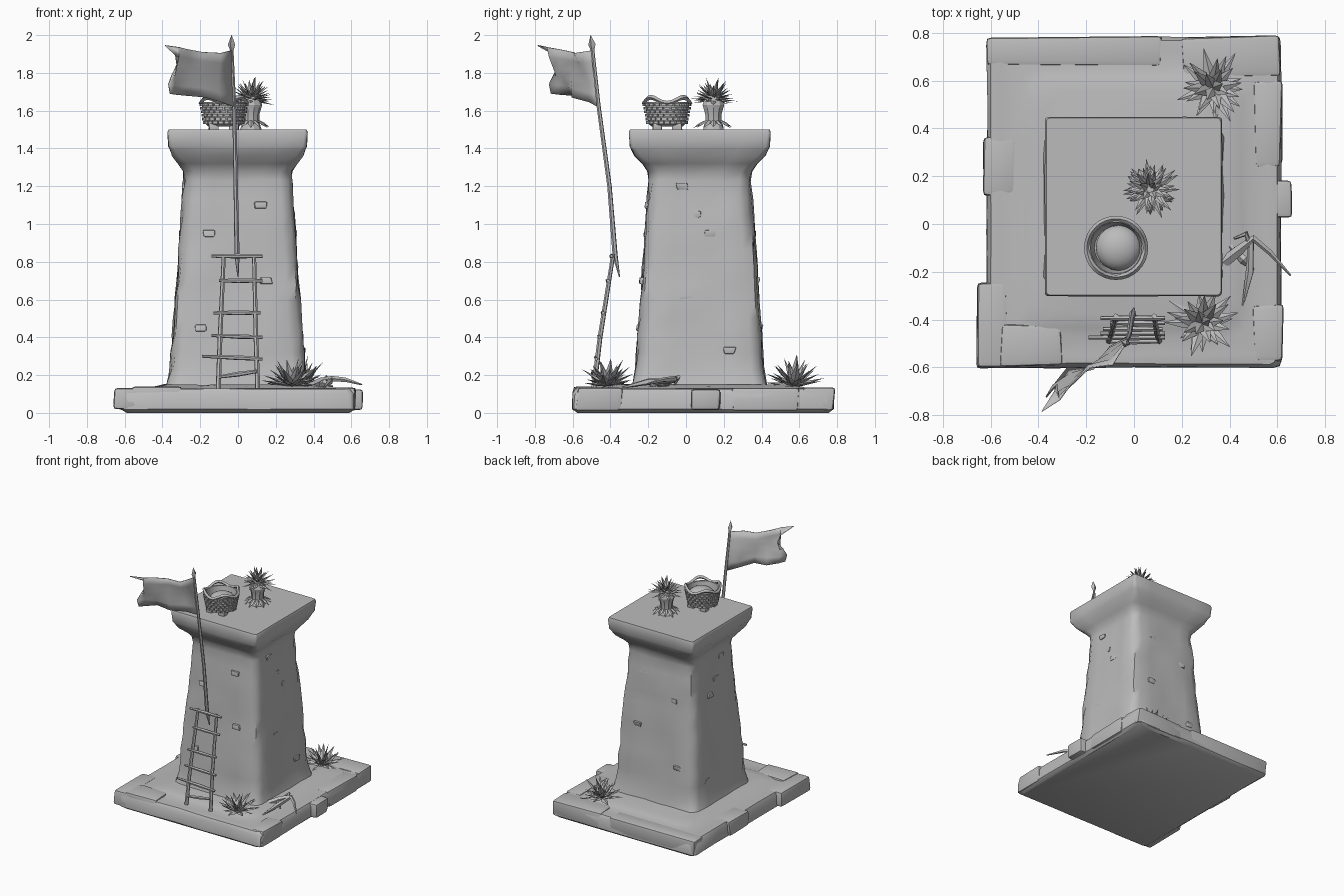
import bpy, bmesh, math, random
from mathutils import Vector as V, Matrix

if "Cube" in bpy.data.objects:
    bpy.data.objects.remove(bpy.data.objects["Cube"])

random.seed(7)
rnd = random.uniform
stone = bpy.data.materials.new("clay grey")
stone.diffuse_color = (0.5, 0.5, 0.5, 1)
stone.use_nodes = True
stone.node_tree.nodes["Principled BSDF"].inputs["Base Color"].default_value = stone.diffuse_color


def finish(bm, name, angle=40):
    bmesh.ops.recalc_face_normals(bm, faces=bm.faces)
    me = bpy.data.meshes.new(name)
    bm.to_mesh(me)
    bm.free()
    me.materials.append(stone)
    for p in me.polygons:
        p.use_smooth = True
    me.set_sharp_from_angle(angle=math.radians(angle))
    ob = bpy.data.objects.new(name, me)
    bpy.context.collection.objects.link(ob)
    return ob


def loft(bm, rings, cap0=True, cap1=True):
    vs = [[bm.verts.new(p) for p in r] for r in rings]
    n = len(vs[0])
    for a, b in zip(vs, vs[1:]):
        for i in range(n):
            j = (i + 1) % n
            bm.faces.new((a[i], a[j], b[j], b[i]))
    if cap0:
        bm.faces.new(vs[0][::-1])
    if cap1:
        bm.faces.new(vs[-1])


def square(x0, x1, y0, y1, z, r, jit=0.0, k=4):
    # rounded rectangle ring with k cuts per side
    corners = [(x1 - r, y0 + r, -90), (x1 - r, y1 - r, 0), (x0 + r, y1 - r, 90), (x0 + r, y0 + r, 180)]
    arcs = [[V((cx + r * math.cos(math.radians(a + d)), cy + r * math.sin(math.radians(a + d)), z))
             for d in (0, 45, 90)] for cx, cy, a in corners]
    pts = []
    for i, arc in enumerate(arcs):
        nxt = arcs[(i + 1) % 4][0]
        pts += arc + [arc[-1].lerp(nxt, t / (k + 1)) for t in range(1, k + 1)]
    return [p + V((rnd(-jit, jit), rnd(-jit, jit), rnd(-jit, jit) * 0.5)) for p in pts]


def circle(c, r, z, n=24):
    return [V((c[0] + r * math.cos(2 * math.pi * i / n), c[1] + r * math.sin(2 * math.pi * i / n), z)) for i in range(n)]


def tube(bm, pts, radii, n=6):
    pts = [V(p) for p in pts]
    rings = []
    for i, p in enumerate(pts):
        d = (pts[min(i + 1, len(pts) - 1)] - pts[max(i - 1, 0)]).normalized()
        s = d.cross(V((0.3, 1, 0.2))).normalized()
        t = d.cross(s)
        rings.append([p + radii[i] * (s * math.cos(2 * math.pi * k / n) + t * math.sin(2 * math.pi * k / n)) for k in range(n)])
    loft(bm, rings)


def spike(bm, base, d, length, width, thick):
    # flat pointed leaf
    d = V(d).normalized()
    s = d.cross(V((0.05, 0.03, 1))).normalized()
    t = s.cross(d)
    base = V(base)
    loft(bm, [[base + d * length * u + q for q in (s * width * w, t * thick * w, -s * width * w, -t * thick * w)]
              for u, w in ((0, 0.35), (0.45, 0.5), (1, 0.02))])


def block(bm, x0, x1, y0, y1, z0, z1, bevel=0.02, jit=0.008):
    g = bmesh.ops.create_cube(bm, size=1)["verts"]
    for v in g:
        v.co = V(((x0 + x1) / 2 + v.co.x * (x1 - x0) + rnd(-jit, jit), (y0 + y1) / 2 + v.co.y * (y1 - y0) + rnd(-jit, jit),
                  (z0 + z1) / 2 + v.co.z * (z1 - z0)))
    bmesh.ops.bevel(bm, geom=list({e for v in g for e in v.link_edges}), offset=bevel, segments=2, profile=0.6, affect='EDGES')


# base slab with a soft mound around the tower foot
bm = bmesh.new()
prof = [(0, -0.02), (0.02, 0.005), (0.10, 0.005), (0.127, -0.012), (0.13, -0.05), (0.124, -0.12), (0.138, -0.16), (0.15, -0.22)]
loft(bm, [square(-0.61 - o, 0.61 + o, -0.595 - o, 0.775 + o, z, 0.03 if o > -0.1 else 0.09, 0 if z == 0 else 0.004)
          for z, o in prof])
finish(bm, "base_slab")

# separate stones poking out of the slab rim
bm = bmesh.new()
for b in [(-0.655, -0.53, -0.6, -0.24, 0.02, 0.132), (-0.63, -0.5, 0.12, 0.36, 0.015, 0.13),
          (0.55, 0.655, 0.03, 0.18, 0.015, 0.125), (0.5, 0.625, -0.58, -0.34, 0.01, 0.134),
          (0.2, 0.612, 0.62, 0.785, 0.012, 0.135), (-0.615, 0.12, 0.66, 0.782, 0.012, 0.132),
          (-0.56, -0.3, -0.595, -0.42, 0.03, 0.14), (0.5, 0.615, 0.24, 0.6, 0.01, 0.133)]:
    block(bm, *b)
finish(bm, "rim_stones")

# weathered tower shaft, flare and cap: z, half width x, half depth y, corner radius, jitter
bm = bmesh.new()
prof = [(0.11, 0.385, 0.365, 0.05, 0), (0.16, 0.37, 0.35, 0.06, .006)]
for i in range(12):
    t = i / 11
    prof.append((0.23 + 1.0 * t, 0.355 - 0.072 * t, 0.337 - 0.068 * t, 0.065, .008))
prof += [(1.28, 0.287, 0.275, 0.06, .004), (1.32, 0.315, 0.305, 0.05, .003), (1.36, 0.345, 0.345, 0.035, .003),
         (1.395, 0.358, 0.362, 0.025, .002), (1.41, 0.366, 0.37, 0.02, .002), (1.485, 0.371, 0.375, 0.015, .001),
         (1.5, 0.365, 0.37, 0.015, 0)]
loft(bm, [square(-hx - 0.002, hx - 0.002, 0.073 - hy, 0.073 + hy, z, r, j) for z, hx, hy, r, j in prof])
finish(bm, "tower", 50)

# chips standing out of the tower walls
bm = bmesh.new()
for y, z in ((0.05, 1.05), (0.13, 0.95), (0.23, 0.33), (-0.02, 1.2), (0.0, 0.6)):
    x = 0.365 - 0.072 * z
    for s in (1, -1):
        block(bm, s * x - 0.012, s * x + 0.012, y - 0.03, y + 0.03, z - 0.018, z + 0.018, 0.008, 0.008)
for x, z in ((-0.15, 0.95), (0.15, 0.7), (0.12, 1.1), (-0.2, 0.45)):
    for y in (0.073 - 0.352 + 0.068 * z, 0.073 + 0.352 - 0.068 * z):
        block(bm, x - 0.03, x + 0.03, y - 0.012, y + 0.012, z - 0.018, z + 0.018, 0.008, 0.008)
finish(bm, "wall_chips")

# ladder leaning in front
bm = bmesh.new()


def ladder_y(z):
    return -0.49 + 0.11 * (z - 0.12) / 0.72


for s in (-1, 1):
    tube(bm, [(s * 0.105, -0.49, 0.11), (s * 0.095, -0.455, 0.4), (s * 0.08 + 0.005, -0.385, 0.84)], [0.014, 0.013, 0.011])
for z, x0, x1, dz in ((0.83, -0.14, 0.13, 0), (0.70, -0.1, 0.13, 0), (0.53, -0.13, 0.12, 0),
                      (0.41, -0.14, 0.13, -0.01), (0.30, -0.19, 0.13, -0.015), (0.19, -0.1, 0.1, 0.03)):
    y = ladder_y(z) - 0.012
    tube(bm, [(x0, y, z), (0, y, z + dz / 2), (x1, y, z + dz)], [0.008, 0.013, 0.009])
finish(bm, "ladder")

# flag pole with pointed foot and spear tip
bm = bmesh.new()
tube(bm, [(0.0, -0.352, 0.72), (-0.005, -0.375, 0.83), (-0.012, -0.405, 1.2), (-0.02, -0.462, 1.62), (-0.033, -0.495, 1.93)],
     [0.003, 0.014, 0.012, 0.011, 0.009])
tube(bm, [(-0.033, -0.495, 1.92), (-0.034, -0.498, 1.95), (-0.034, -0.505, 2.0)], [0.01, 0.02, 0.001], 4)
finish(bm, "flag_pole")

# torn rippling flag: top and bottom edges of each column, from pole to free end
bm = bmesh.new()
cols = [(-0.03, -0.49, 1.92, -0.02, -0.465, 1.62), (-0.1, -0.575, 1.905, -0.09, -0.51, 1.645),
        (-0.18, -0.61, 1.91, -0.18, -0.59, 1.67), (-0.26, -0.68, 1.925, -0.27, -0.61, 1.68),
        (-0.32, -0.72, 1.935, -0.33, -0.68, 1.685), (-0.385, -0.785, 1.945, -0.37, -0.70, 1.69)]
rows = 5
grid = []
for c, (a, b, z0, d, e, z1) in enumerate(cols):
    col = []
    for r in range(rows + 1):
        p = V((a, b, z0)).lerp(V((d, e, z1)), r / rows)
        p += V((0.6, -0.8, 0)) * (0.018 * math.sin(c * 1.9 + r * 0.9) if c else 0)
        if c == 5 and 0 < r < 4:
            p += V((0.06, 0.06, 0)) * (1, 1.1, 0.5)[r - 1]
        col.append(bm.verts.new(p))
    grid.append(col)
for c in range(5):
    for r in range(rows):
        bm.faces.new((grid[c][r], grid[c + 1][r], grid[c + 1][r + 1], grid[c][r + 1]))
flag = finish(bm, "flag")
m = flag.modifiers.new("cloth", 'SOLIDIFY')
m.thickness = 0.006
m.offset = 0

# woven basket: wall, staggered weave blocks, wavy rim and foot
bc = (-0.075, -0.1)
bm = bmesh.new()
loft(bm, [circle(bc, r, z) for r, z in ((0.08, 1.515), (0.098, 1.53), (0.12, 1.645), (0.108, 1.645), (0.09, 1.55))])
for row in range(6):
    z = 1.537 + row * 0.019
    r = 0.103 + row * 0.0038
    for i in range(22):
        a = 2 * math.pi * (i + 0.5 * (row % 2)) / 22
        bmesh.ops.create_cube(bm, size=1, matrix=Matrix.Translation((bc[0] + r * math.cos(a), bc[1] + r * math.sin(a), z))
                              @ Matrix.Rotation(a, 4, 'Z') @ Matrix.Diagonal((0.014, 0.025, 0.014, 1)))
finish(bm, "basket", 30)
bm = bmesh.new()
rim = []
for i in range(32):
    a = 2 * math.pi * i / 32
    h = 1.655 - 0.016 * math.cos(4 * a)
    rim.append([V((bc[0] + (0.122 + x) * math.cos(a), bc[1] + (0.122 + x) * math.sin(a), h + z))
                for x, z in ((0.012, 0), (0, 0.013), (-0.012, 0), (0, -0.013))])
loft(bm, rim + rim[:1], False, False)
bmesh.ops.remove_doubles(bm, verts=bm.verts, dist=1e-5)
finish(bm, "basket_rim")
bm = bmesh.new()
for i in range(4):
    a = math.radians(45 + 90 * i)
    x, y = bc[0] + 0.075 * math.cos(a), bc[1] + 0.075 * math.sin(a)
    block(bm, x - 0.025, x + 0.025, y - 0.025, y + 0.025, 1.495, 1.53, 0.006, 0.004)
finish(bm, "basket_feet")

# rounded load inside the basket
bm = bmesh.new()
bmesh.ops.create_uvsphere(bm, u_segments=20, v_segments=12, radius=0.095,
                          matrix=Matrix.Translation((bc[0] + 0.01, bc[1], 1.585)) @ Matrix.Diagonal((1, 1, 0.65, 1)))
finish(bm, "basket_load")


def burst(bm, c, count, l0, l1, width, low, high):
    # ball of leaves spread by golden angle between two heights
    for i in range(count):
        sz = low + (high - low) * (i + 0.5) / count
        a = i * 2.39996 + rnd(-0.2, 0.2)
        h = math.sqrt(max(0, 1 - sz * sz))
        spike(bm, c, (h * math.cos(a), h * math.sin(a), sz), rnd(l0, l1), width, width * 0.35)


# spiky plants on the base
for name, c, r in (("front_plant", (0.285, -0.415, 0.145), 0.16), ("back_plant", (0.33, 0.57, 0.145), 0.165)):
    bm = bmesh.new()
    burst(bm, c, 30, r * 0.75, r * 1.05, 0.045, 0.02, 0.98)
    finish(bm, name, 20)

# trunked plant on the roof
pc = (0.068, 0.145)
bm = bmesh.new()
loft(bm, [circle(pc, r, z, 10) for r, z in ((0.06, 1.495), (0.045, 1.53), (0.045, 1.58), (0.06, 1.63), (0.045, 1.68), (0.015, 1.7))])
burst(bm, (pc[0], pc[1], 1.66), 46, 0.1, 0.135, 0.03, -0.25, 0.97)
for i in range(12):
    a = i * math.tau / 12
    spike(bm, (pc[0] + 0.045 * math.cos(a), pc[1] + 0.045 * math.sin(a), 1.545),
          (math.cos(a), math.sin(a), -0.6), rnd(0.05, 0.075), 0.03, 0.012)
finish(bm, "roof_plant", 20)

# dry branch lying on the right side
bm = bmesh.new()
tube(bm, [(0.38, -0.16, 0.135), (0.44, -0.11, 0.165), (0.5, -0.06, 0.18), (0.57, -0.12, 0.175), (0.655, -0.215, 0.15)],
     [0.025, 0.022, 0.016, 0.012, 0.004], 5)
tube(bm, [(0.49, -0.06, 0.17), (0.485, -0.2, 0.165), (0.455, -0.34, 0.135)], [0.012, 0.018, 0.004], 5)
tube(bm, [(0.39, -0.08, 0.135), (0.46, -0.15, 0.16), (0.5, -0.19, 0.14)], [0.008, 0.02, 0.005], 5)
tube(bm, [(0.48, -0.08, 0.17), (0.47, -0.04, 0.19), (0.42, -0.06, 0.15)], [0.014, 0.012, 0.005], 5)
finish(bm, "dry_branch", 30)
